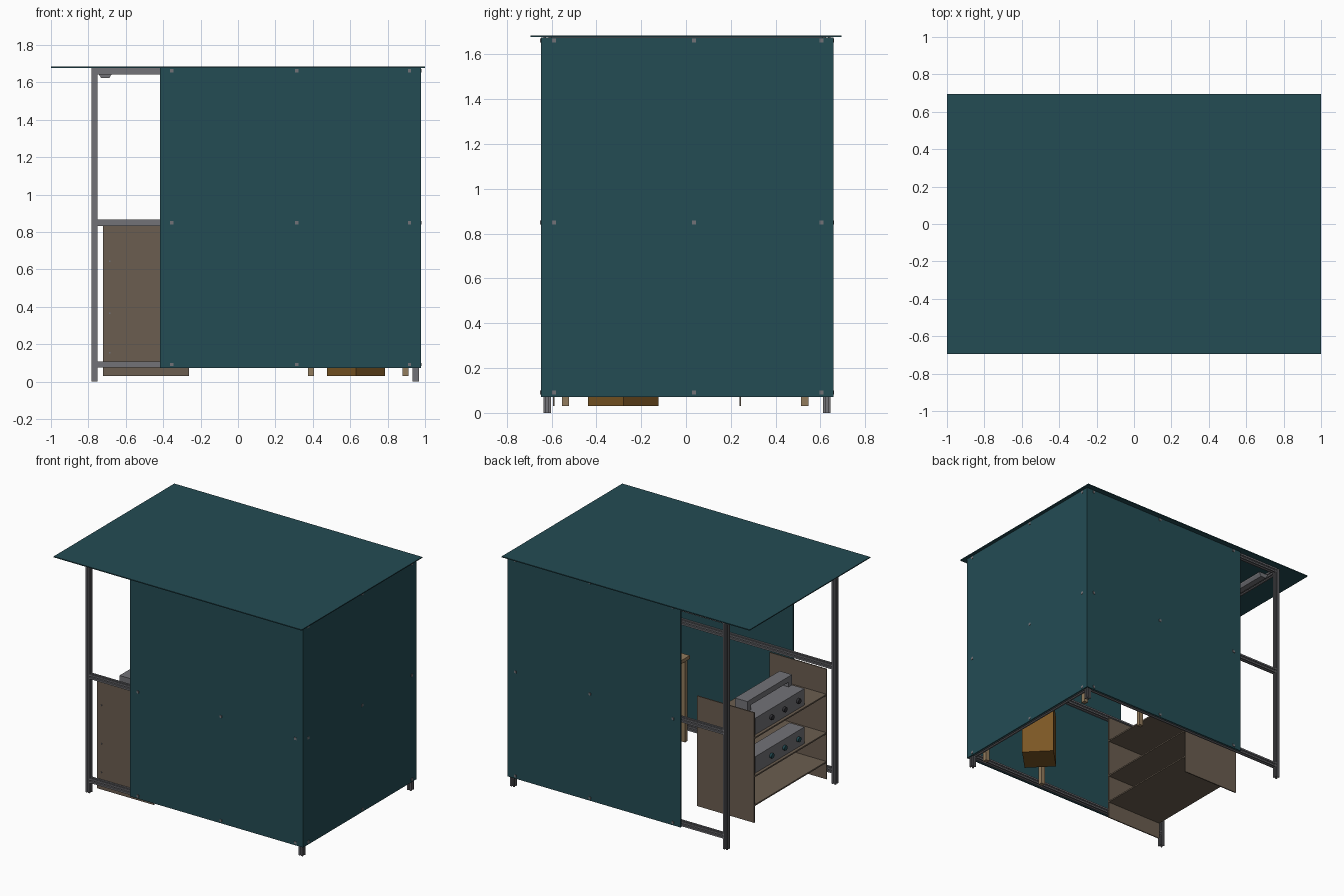
import bpy, bmesh
from math import radians
from mathutils import Matrix, Vector

old = bpy.data.objects.get("Cube")
if old:
    bpy.data.objects.remove(old, do_unlink=True)


def material(name, rgb):
    m = bpy.data.materials.new(name)
    m.use_nodes = True
    m.diffuse_color = (*rgb, 1)
    m.node_tree.nodes["Principled BSDF"].inputs["Base Color"].default_value = (*rgb, 1)
    return m


TEAL = material("teal panel", (0.017, 0.072, 0.088))
GREY = material("grey metal", (0.17, 0.17, 0.185))
BROWN = material("brown board", (0.145, 0.11, 0.08))
TAN = material("tan wood", (0.29, 0.2, 0.11))
AMBER = material("amber box", (0.2, 0.095, 0.018))
DARK = material("dark knob", (0.03, 0.03, 0.035))


def finish(name, bm, mat):
    bmesh.ops.recalc_face_normals(bm, faces=bm.faces)
    me = bpy.data.meshes.new(name)
    bm.to_mesh(me)
    bm.free()
    me.materials.append(mat)
    ob = bpy.data.objects.new(name, me)
    bpy.context.collection.objects.link(ob)
    return ob


def box(name, x, y, z, mat):
    """Box from three (low, high) ranges."""
    bm = bmesh.new()
    bmesh.ops.create_cube(bm, size=1)
    for v in bm.verts:
        v.co = [(lo + hi) / 2 + c * (hi - lo) for c, (lo, hi) in zip(v.co, (x, y, z))]
    return finish(name, bm, mat)


def prism(name, outline, start, end, mat):
    """Extrude a flat outline between two points along one axis."""
    a, b = Vector(start), Vector(end)
    d = b - a
    axis = max(range(3), key=lambda i: abs(d[i]))
    bm = bmesh.new()
    place = (lambda u, v: (0, u, v), lambda u, v: (u, 0, v), lambda u, v: (u, v, 0))[axis]
    face = bm.faces.new([bm.verts.new(a + Vector(place(u, v))) for u, v in outline])
    ext = bmesh.ops.extrude_face_region(bm, geom=[face])
    bmesh.ops.translate(bm, vec=d, verts=[g for g in ext["geom"] if isinstance(g, bmesh.types.BMVert)])
    return finish(name, bm, mat)


# Slotted bar section: one quarter turned four times
H, S, D = 0.0165, 0.005, 0.008
SLOTTED = []
for turn in range(4):
    r = Matrix.Rotation(radians(90 * turn), 2)
    SLOTTED += [tuple(r @ Vector(p)) for p in ((H, -H), (H, -S), (H - D, -S), (H - D, S), (H, S))]

# Metal frame
XL, XR, YF, YB = -0.768, 0.95, -0.619, 0.629
HEIGHTS = {"bottom": 0.0925, "middle": 0.85, "top": 1.66}
for side, y in (("front", YF), ("back", YB)):
    for end, x in (("open", XL), ("closed", XR)):
        prism(f"{side}_{end}_post", SLOTTED, (x, y, 0), (x, y, 1.676), GREY)
    for level, z in HEIGHTS.items():
        prism(f"{side}_{level}_rail", SLOTTED, (XL + H, y, z), (XR - H, y, z), GREY)
for level, z in HEIGHTS.items():
    prism(f"end_{level}_rail", SLOTTED, (XR, YF + H, z), (XR, YB - H, z), GREY)
prism("doorway_top_rail", SLOTTED, (XL, YF + H, 1.66), (XL, YB - H, 1.66), GREY)

# Roof and wall panels
WALL = (0.072, 1.676)
box("roof", (-1, 1), (-0.695, 0.695), (1.677, 1.684), TEAL)
box("front_wall", (-0.418, 0.97), (-0.648, -0.637), WALL, TEAL)
box("back_wall", (-0.418, 0.97), (0.647, 0.658), WALL, TEAL)
box("end_wall", (0.968, 0.979), (-0.648, 0.658), WALL, TEAL)

# Square wall fixings
B = 0.009
for z in (0.092, 0.85, 1.662):
    for x in (-0.355, 0.315, 0.917):
        for side, y in (("front", -0.648), ("back", 0.658)):
            box(f"{side}_fixing", (x - B, x + B), (y - 0.003, y + 0.003), (z - B, z + B), GREY)
    for y in (-0.59, 0.035, 0.605):
        box("end_fixing", (0.976, 0.982), (y - B, y + B), (z - B, z + B), GREY)

# Ceiling lamp beside the doorway
LAMP = [(-0.035, 0), (0.035, 0), (0.035, -0.01), (0.022, -0.032), (-0.022, -0.032), (-0.035, -0.01)]
prism("ceiling_lamp", LAMP, (-0.71, -0.5, 1.655), (-0.71, 0.56, 1.655), GREY)

# Shelf unit
SX = (-0.722, -0.262)
box("shelf_front_side", SX, (-0.594, -0.586), (0.03, 0.833), BROWN)
box("shelf_back_side", SX, (0.238, 0.246), (0.03, 0.833), BROWN)
for level, z in (("lower", 0.155), ("middle", 0.365), ("upper", 0.645)):
    box(f"{level}_shelf", SX, (-0.586, 0.238), (z - 0.005, z + 0.005), BROWN)
    for x in (-0.685, -0.3):
        box("shelf_screw", (x - 0.004, x + 0.004), (-0.597, -0.593), (z - 0.004, z + 0.004), GREY)


def knob(x, y, z, mat):
    bm = bmesh.new()
    turn = Matrix.Translation((x, y, z)) @ Matrix.Rotation(radians(90), 4, 'Y')
    bmesh.ops.create_cone(bm, cap_ends=True, segments=16, radius1=0.018, radius2=0.018, depth=0.02, matrix=turn)
    finish("control_knob", bm, mat)


# Appliances with knobs, facing the doorway
UY = (-0.365, 0.2)
box("lower_appliance", (-0.7, -0.58), UY, (0.37, 0.49), GREY)
box("upper_appliance", (-0.7, -0.5), UY, (0.65, 0.77), GREY)
for y in (0.02, -0.13, -0.29):
    knob(-0.706, y, 0.43, TEAL)
    knob(-0.706, y, 0.71, DARK)
box("appliance_top_bar", (-0.6, -0.5), (-0.365, 0.15), (0.805, 0.845), GREY)
for y in (-0.365, 0.11):
    box("appliance_bar_support", (-0.6, -0.5), (y, y + 0.04), (0.77, 0.805), GREY)

# Work table
box("table_top", (0.365, 0.92), (-0.565, 0.555), (0.625, 0.65), TAN)
for x in (0.39, 0.895):
    for y in (-0.538, 0.53):
        box("table_leg", (x - 0.016, x + 0.016), (y - 0.016, y + 0.016), (0.03, 0.625), TAN)
for y in (-0.538, 0.53):
    box("table_apron", (0.406, 0.879), (y - 0.008, y + 0.008), (0.57, 0.625), TAN)

# Box seat turned on its corner
prism("box_seat", [(0.155, 0), (0, 0.157), (-0.155, 0), (0, -0.157)],
      (0.63, -0.28, 0.03), (0.63, -0.28, 0.42), AMBER)
